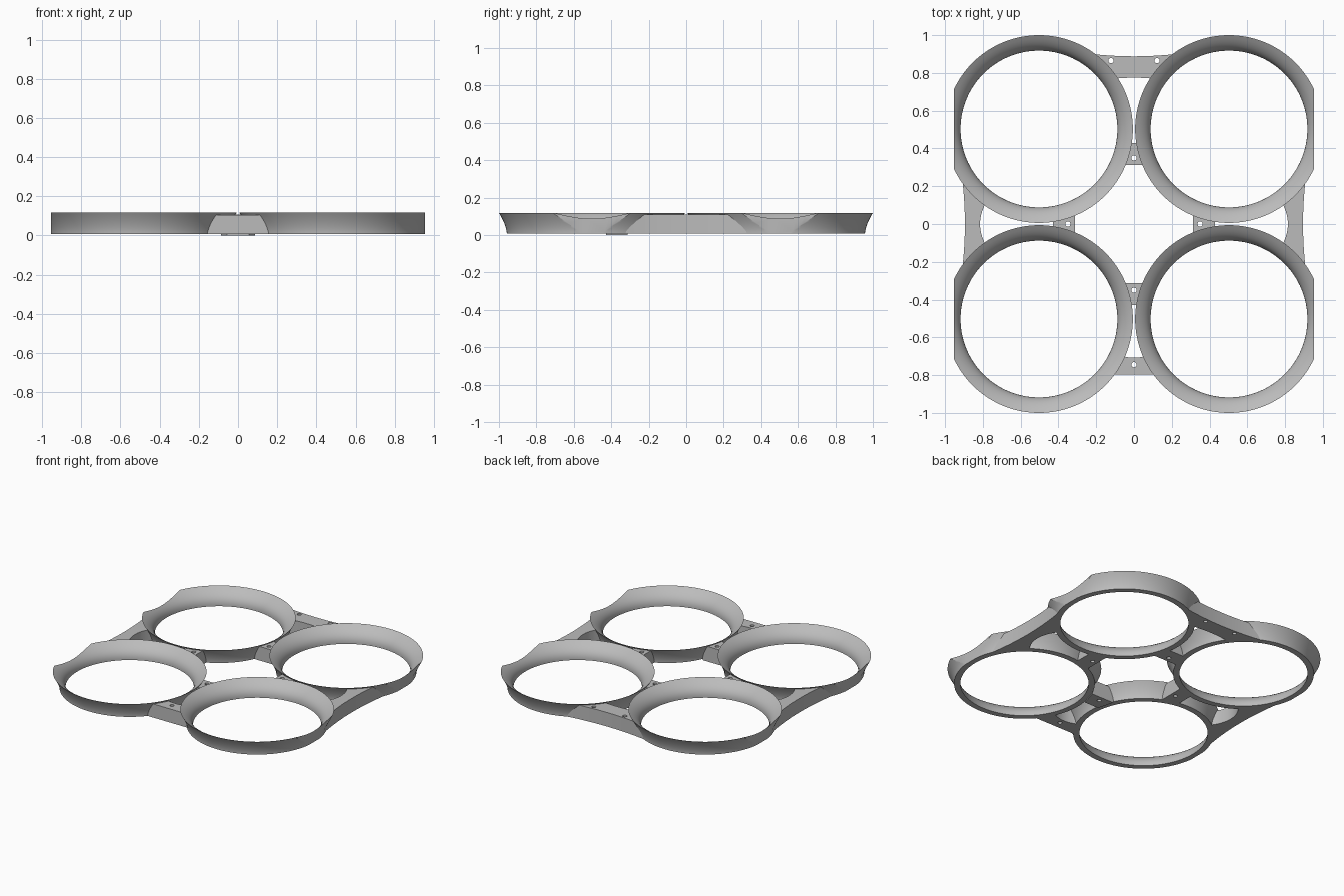
import bpy, bmesh, math

cube = bpy.data.objects.get("Cube")
if cube:
    bpy.data.objects.remove(cube)

C = 0.503                 # duct centre offset in x and y
BASE, RIM = 0.008, 0.118  # duct bottom and rim heights
DECK = 0.108              # top of the connecting pieces
SIDES = 128

grey = bpy.data.materials.new("light grey")
grey.use_nodes = True
COLOUR = (0.5, 0.5, 0.5, 1)
grey.diffuse_color = COLOUR
grey.node_tree.nodes["Principled BSDF"].inputs["Base Color"].default_value = COLOUR


def finish(name, bm):
    bmesh.ops.recalc_face_normals(bm, faces=bm.faces)
    mesh = bpy.data.meshes.new(name)
    bm.to_mesh(mesh)
    bm.free()
    mesh.materials.append(grey)
    obj = bpy.data.objects.new(name, mesh)
    bpy.context.collection.objects.link(obj)
    return obj


def revolve(bm, profile, cx, cy, closed):
    """Spin (radius, z) points about a vertical axis; cap the ends if open."""
    loops = []
    for r, z in profile:
        loops.append([bm.verts.new((cx + r * math.cos(a), cy + r * math.sin(a), z))
                      for a in (math.tau * i / SIDES for i in range(SIDES))])
    pairs = list(zip(loops, loops[1:]))
    if closed:
        pairs.append((loops[-1], loops[0]))
    else:
        bm.faces.new(loops[0])
        bm.faces.new(loops[-1])
    for a, b in pairs:
        for i in range(SIDES):
            j = (i + 1) % SIDES
            bm.faces.new((a[i], a[j], b[j], b[i]))


def prism(name, outline, z0, z1):
    bm = bmesh.new()
    low = [bm.verts.new((x, y, z0)) for x, y in outline]
    top = [bm.verts.new((x, y, z1)) for x, y in outline]
    bm.faces.new(low)
    bm.faces.new(top)
    for i in range(len(low)):
        j = (i + 1) % len(low)
        bm.faces.new((low[i], low[j], top[j], top[i]))
    return finish(name, bm)


def activate(obj):
    bpy.ops.object.select_all(action='DESELECT')
    obj.select_set(True)
    bpy.context.view_layer.objects.active = obj


def cut(obj, *cutters):
    activate(obj)
    for cutter in cutters:
        mod = obj.modifiers.new("cut", 'BOOLEAN')
        mod.operation = 'DIFFERENCE'
        mod.solver = 'EXACT'
        mod.object = cutter
        bpy.ops.object.modifier_apply(modifier=mod.name)


def smooth(obj):
    activate(obj)
    bpy.ops.object.shade_smooth_by_angle(angle=math.radians(30))


# Flared bore and outer skin of the duct wall
STEPS = 10
bore = [(0.415 + 0.08 * (i / STEPS) ** 2.4, BASE + (RIM - BASE) * i / STEPS)
        for i in range(STEPS + 1)]
skin = [(0.455 + 0.042 * (i / STEPS) ** 1.6, BASE + (RIM - BASE) * i / STEPS)
        for i in range(STEPS + 1)]
centres = {"rear_left": (C, C), "rear_right": (-C, C),
           "front_left": (C, -C), "front_right": (-C, -C)}

# Helper solids: bores, screw holes and side trimmers
bm = bmesh.new()
for cx, cy in centres.values():
    solid = [(0.416, -0.05)] + [(r + 0.001, z) for r, z in bore] + [(0.498, 0.2)]
    revolve(bm, solid, cx, cy, False)
bore_cutter = finish("bore_cutter", bm)

bm = bmesh.new()
for x, y in [(0.122, 0.865), (-0.122, 0.865), (0, -0.745),
             (0, 0.35), (0, -0.35), (0.35, 0), (-0.35, 0)]:
    ret = bmesh.ops.create_cone(bm, cap_ends=True, segments=24, radius1=0.014,
                                radius2=0.014, depth=0.5)
    bmesh.ops.translate(bm, verts=ret["verts"], vec=(x, y, 0))
hole_cutter = finish("hole_cutter", bm)

trimmers = {s: prism("side_trimmer", [(s * 0.954, -1.2), (s * 1.2, -1.2),
                                      (s * 1.2, 1.2), (s * 0.954, 1.2)], -0.2, 0.4)
            for s in (1, -1)}

# Four ducts with the outer sides trimmed flat
for name, (cx, cy) in centres.items():
    bm = bmesh.new()
    revolve(bm, bore + skin[::-1], cx, cy, True)
    duct = finish(name + "_duct", bm)
    cut(duct, trimmers[1 if cx > 0 else -1])
    smooth(duct)


def connector(name, place, half, inner, outer, top=DECK):
    """Block between inner(t) and outer(t), fitted around the ducts."""
    ts = [half * (i / 16 - 1) for i in range(33)]
    outline = [place(t, outer(t)) for t in ts]
    outline += [place(t, inner(t)) for t in reversed(ts)]
    obj = prism(name, outline, BASE, top)
    cut(obj, bore_cutter, hole_cutter)
    smooth(obj)


def to_rear(t, v): return (t, v)
def to_front(t, v): return (t, -v)
def to_left(t, v): return (v, t)
def to_right(t, v): return (-v, t)


# Outer bars with gently hollowed edges
for name, place in (("left_bar", to_left), ("right_bar", to_right)):
    connector(name, place, 0.38, lambda t: max(0.7, 0.815 - 2.5 * t * t),
              lambda t: 0.895 + 0.25 * t * t)
connector("rear_bar", to_rear, 0.36, lambda t: 0.775 - 0.5 * t * t,
          lambda t: 0.888 + 0.25 * t * t)
connector("front_bar", to_front, 0.19, lambda t: 0.708 - 2.5 * t * t,
          lambda t: 0.797, 0.105)

# Inner mounting tabs
for name, place in (("rear_tab", to_rear), ("front_tab", to_front),
                    ("left_tab", to_left), ("right_tab", to_right)):
    connector(name, place, 0.12, lambda t: 0.313, lambda t: 0.428)

# Thin foot under the front tab
foot = prism("front_tab_foot", [(-0.087, -0.313), (0.087, -0.313),
                                (0.056, -0.428), (-0.056, -0.428)], 0, BASE + 0.002)
cut(foot, hole_cutter)

for helper in (bore_cutter, hole_cutter, *trimmers.values()):
    bpy.data.objects.remove(helper)
